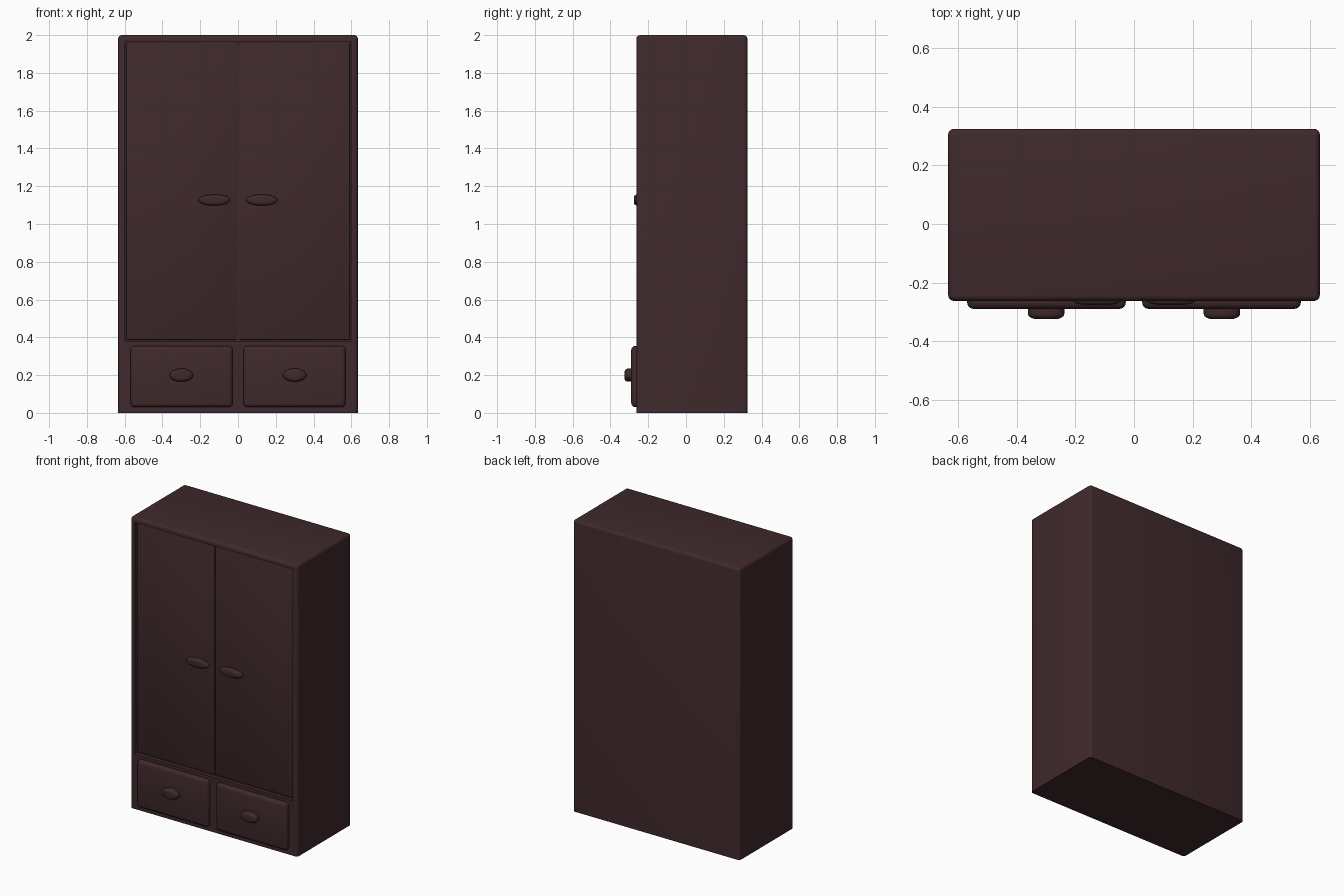
import bpy, bmesh, math
from mathutils import Matrix

if "Cube" in bpy.data.objects:
    bpy.data.objects.remove(bpy.data.objects["Cube"])

wood = bpy.data.materials.new("dark_wood")
wood.diffuse_color = (0.05, 0.022, 0.025, 1)
wood.use_nodes = True
wood.node_tree.nodes["Principled BSDF"].inputs["Base Color"].default_value = wood.diffuse_color


def finish(name, bm):
    bmesh.ops.recalc_face_normals(bm, faces=bm.faces)
    mesh = bpy.data.meshes.new(name)
    bm.to_mesh(mesh)
    bm.free()
    ob = bpy.data.objects.new(name, mesh)
    bpy.context.collection.objects.link(ob)
    mesh.materials.append(wood)
    return ob


def smooth(ob):
    bpy.ops.object.select_all(action='DESELECT')
    ob.select_set(True)
    bpy.context.view_layer.objects.active = ob
    bpy.ops.object.shade_smooth_by_angle(angle=math.radians(35))


def box(name, lo, hi, bevel=0, keep=lambda e: True, segments=4):
    """Box between two corners; edges passing keep() are rounded."""
    bm = bmesh.new()
    bmesh.ops.create_cube(bm, size=1)
    for v in bm.verts:
        v.co = [(a + b) / 2 + c * (b - a) for a, b, c in zip(lo, hi, v.co)]
    if bevel:
        bmesh.ops.bevel(bm, geom=[e for e in bm.edges if keep(e)], offset=bevel,
                        segments=segments, profile=0.5, affect='EDGES')
    return finish(name, bm)


def knob(name, x, z, rx, rz, back, front, rim):
    """Oval pull with a rounded front rim."""
    bm = bmesh.new()
    depth = back - front
    bmesh.ops.create_cone(bm, cap_ends=True, segments=40, radius1=rz, radius2=rz, depth=depth)
    top = [e for e in bm.edges if all(v.co.z > 0 for v in e.verts)]
    bmesh.ops.bevel(bm, geom=top, offset=rim, segments=6, profile=0.5, affect='EDGES')
    bm.transform(Matrix.Translation((x, (back + front) / 2, z))
                 @ Matrix.Diagonal((rx / rz, 1, 1, 1))
                 @ Matrix.Rotation(math.pi / 2, 4, 'X'))
    smooth(finish(name, bm))


# Cabinet body, square along the floor and rounded elsewhere
body = box("cabinet_body", (-0.635, -0.263, 0), (0.635, 0.325, 2), 0.02,
           lambda e: max(v.co.z for v in e.verts) > 1)

# Shallow recess for the doors
cutter = box("door_recess_cutter", (-0.599, -0.4, 0.377), (0.599, -0.236, 1.966))
cutter.hide_render = True
cut = body.modifiers.new("recess", 'BOOLEAN')
cut.operation = 'DIFFERENCE'
cut.solver = 'EXACT'
cut.object = cutter
bpy.context.view_layer.objects.active = body
bpy.ops.object.modifier_apply(modifier=cut.name)
bpy.data.objects.remove(cutter)
smooth(body)

for side, s in (("left", -1), ("right", 1)):
    # Door and its long oval handle
    xs = sorted((s * 0.004, s * 0.593))
    smooth(box(f"{side}_door", (xs[0], -0.246, 0.386), (xs[1], -0.22, 1.959), 0.006, segments=2))
    knob(f"{side}_door_handle", s * 0.126, 1.127, 0.084, 0.029, -0.24, -0.276, 0.016)
    # Raised drawer front and its knob
    xs = sorted((s * 0.028, s * 0.57))
    smooth(box(f"{side}_drawer", (xs[0], -0.29, 0.03), (xs[1], -0.22, 0.355), 0.022))
    knob(f"{side}_drawer_knob", s * 0.3, 0.2, 0.062, 0.035, -0.28, -0.325, 0.018)
